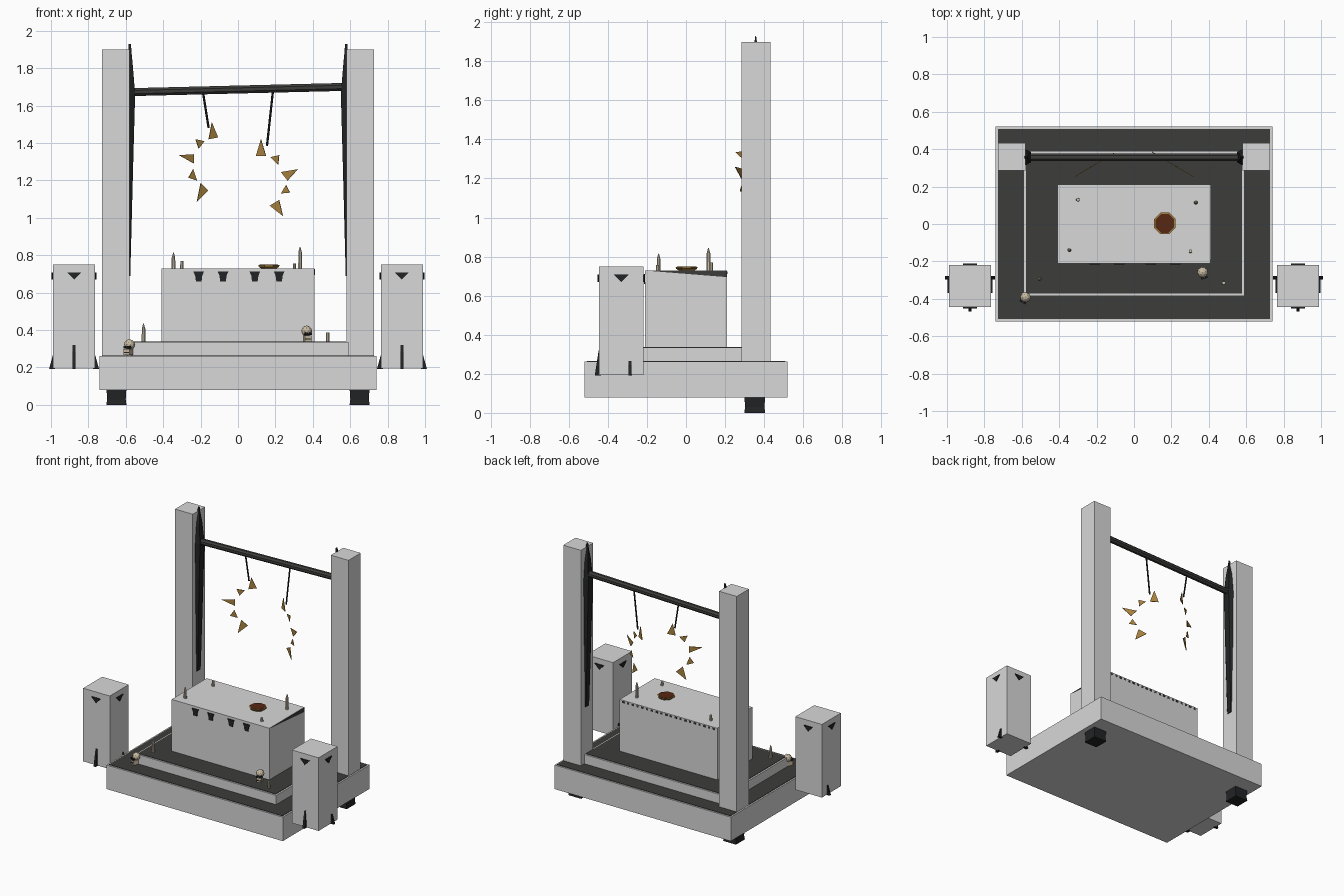
import bpy, bmesh, math
from mathutils import Vector

if "Cube" in bpy.data.objects:
    bpy.data.objects.remove(bpy.data.objects["Cube"])


def material(name, r, g, b):
    m = bpy.data.materials.new(name)
    m.use_nodes = True
    m.diffuse_color = (r, g, b, 1)
    m.node_tree.nodes["Principled BSDF"].inputs["Base Color"].default_value = (r, g, b, 1)
    return m


STONE = material("pale stone", 0.69, 0.69, 0.69)
FLOOR = material("dark slate", 0.045, 0.045, 0.043)
IRON = material("black iron", 0.016, 0.017, 0.018)
ROD = material("rod iron", 0.046, 0.046, 0.044)
GOLD = material("old gold", 0.4, 0.225, 0.05)
BLOOD = material("dark red", 0.095, 0.02, 0.006)
WAX = material("candle wax", 0.62, 0.55, 0.42)
BONE = material("bone", 0.58, 0.5, 0.36)


def finish(name, bm, *mats):
    bmesh.ops.recalc_face_normals(bm, faces=bm.faces)
    me = bpy.data.meshes.new(name)
    bm.to_mesh(me)
    bm.free()
    for m in mats:
        me.materials.append(m)
    ob = bpy.data.objects.new(name, me)
    bpy.context.collection.objects.link(ob)
    return ob


def box(name, lo, hi, mat):
    bm = bmesh.new()
    bmesh.ops.create_cube(bm, size=1)
    for v in bm.verts:
        v.co = [(a + b) / 2 + c * (b - a) for a, b, c in zip(lo, hi, v.co)]
    return finish(name, bm, mat)


def loft(name, rings, mat):
    """Skin a list of equal-length point rings and cap both ends."""
    bm = bmesh.new()
    rows = [[bm.verts.new(p) for p in ring] for ring in rings]
    n = len(rows[0])
    for a, b in zip(rows, rows[1:]):
        for i in range(n):
            j = (i + 1) % n
            bm.faces.new((a[i], a[j], b[j], b[i]))
    bm.faces.new(rows[0][::-1])
    bm.faces.new(rows[-1])
    return finish(name, bm, mat)


def lathe(name, x, y, profile, sides, mat):
    def ring(r, z):
        angles = [2 * math.pi * (i + 0.5) / sides for i in range(sides)]
        return [(x + r * math.cos(a), y + r * math.sin(a), z) for a in angles]
    return loft(name, [ring(r, z) for r, z in profile], mat)


def bar(name, a, b, radius, sides, mat):
    a, b = Vector(a), Vector(b)
    q = (b - a).to_track_quat('Z', 'Y')
    offs = [q @ Vector((radius * math.cos(t), radius * math.sin(t), 0))
            for t in [2 * math.pi * (i + 0.5) / sides for i in range(sides)]]
    return loft(name, [[p + o for o in offs] for p in (a, b)], mat)


# Stepped platform, dark paving and altar block
box("platform", (-0.74, -0.52, 0.08), (0.74, 0.52, 0.262), STONE)
box("platform_paving", (-0.728, -0.508, 0.26), (0.728, 0.508, 0.265), FLOOR)
box("step", (-0.59, -0.385, 0.26), (0.59, 0.39, 0.335), STONE)
box("step_paving", (-0.577, -0.372, 0.333), (0.577, 0.377, 0.338), FLOOR)
box("altar", (-0.41, -0.21, 0.33), (0.41, 0.21, 0.73), STONE)

# Dark trim under the altar edge
loft("altar_side_trim", [[(x, -0.19, 0.727), (x, 0.21, 0.727), (x, 0.21, 0.695)]
                         for x in (0.408, 0.412)], FLOOR)
for i in range(20):
    x = -0.39 + i * 0.04
    box("altar_back_trim", (x, 0.208, 0.71), (x + 0.018, 0.212, 0.724), FLOOR)
for x in (-0.21, -0.08, 0.09, 0.22):
    loft("altar_fang", [[(x - w, -0.216, z), (x + w, -0.216, z), (x + w, -0.2, z), (x - w, -0.2, z)]
                        for w, z in ((0.015, 0.66), (0.019, 0.69), (0.028, 0.712))], IRON)


def pedestal_ornaments(cx, cy, half_x, half_y):
    for k in range(4):
        a = k * math.pi / 2
        out = Vector((math.sin(a), -math.cos(a), 0))
        side = Vector((math.cos(a), math.sin(a), 0))
        depth = half_y if k % 2 == 0 else half_x

        def at(s, d, z):
            return Vector((cx, cy, z)) + side * s + out * (depth + d)
        # Pointed plaque near the top
        loft("pedestal_plaque", [[at(-0.038, d, 0.708), at(0.038, d, 0.708), at(0, d, 0.67)]
                                 for d in (-0.005, 0.008)], IRON)
        if k == 2:
            continue
        # Leaning spike at the foot of the front and the two sides
        top = 0.32 if k == 0 else 0.265
        shift = 0.045 * (0, 1, 0, -1)[k]
        loft("pedestal_spike", [[at(shift - w, -0.01, z), at(shift + w, -0.01, z),
                                 at(shift + w, d, z), at(shift - w, d, z)]
                                for w, d, z in ((0.009, 0.022, 0.192), (0.007, 0.002, top))], IRON)


# Mirrored pillars, blades, feet and pedestals
for s in (-1, 1):
    xs = sorted((s * 0.58, s * 0.728))
    box("pillar", (xs[0], 0.285, 0.26), (xs[1], 0.432, 1.9), STONE)
    lathe("foot", s * 0.65, 0.352, [(0.076, 0), (0.07, 0.03), (0.075, 0.081)], 4, IRON)
    # Tall blade on the inner pillar face
    loft("pillar_blade", [[(s * 0.585, 0.357 - w, z), (s * (0.58 - d), 0.357 - w * 0.6, z),
                           (s * (0.58 - d), 0.357 + w * 0.6, z), (s * 0.585, 0.357 + w, z)]
                          for w, d, z in ((0.03, 0.004, 0.69), (0.042, 0.02, 1.3),
                                          (0.045, 0.03, 1.66), (0.03, 0.018, 1.81),
                                          (0.007, 0.01, 1.895), (0.002, 0.008, 1.93))], IRON)
    px = sorted((s * 0.765, s * 0.988))
    box("pedestal", (px[0], -0.445, 0.195), (px[1], -0.218, 0.75), STONE)
    pedestal_ornaments(s * 0.8765, -0.3315, 0.1115, 0.1135)

# Crossbar and its two hangers
Y = 0.357
bar("crossbar", (-0.57, Y, 1.672), (0.57, Y, 1.7), 0.023, 8, ROD)
bar("hanger", (-0.187, Y, 1.67), (-0.157, Y, 1.48), 0.006, 6, IRON)
bar("hanger", (0.187, Y, 1.68), (0.155, Y, 1.385), 0.006, 6, IRON)

# Broken gold rings of flat shards: each is a tip followed by its two base corners
shards = [
    ((-.14, 1.51), (-.157, 1.42), (-.107, 1.43)), ((-.21, 1.37), (-.227, 1.42), (-.18, 1.41)),
    ((-.315, 1.335), (-.235, 1.34), (-.235, 1.29)), ((-.24, 1.26), (-.265, 1.215), (-.22, 1.2)),
    ((-.22, 1.085), (-.2, 1.185), (-.16, 1.145)), ((.123, 1.42), (.096, 1.33), (.15, 1.33)),
    ((.175, 1.325), (.22, 1.335), (.215, 1.285)), ((.32, 1.26), (.23, 1.245), (.265, 1.2)),
    ((.257, 1.175), (.23, 1.13), (.278, 1.135)), ((.24, 1.01), (.17, 1.065), (.22, 1.095))]
for tri in shards:
    pts = [Vector((x, 0.365 - 0.6 * (abs(x) - 0.13), z)) for x, z in tri]
    half = (pts[1] - pts[0]).cross(pts[2] - pts[0]).normalized() * 0.002
    loft("gold_shard", [[p + half * side for p in pts] for side in (-1, 1)], GOLD)

# Candles: x, y, bottom, top, whether pointed
for x, y, z0, z1, pointed in (
        (-.345, -.14, .73, .815, True), (-.3, .13, .73, .77, False),
        (.302, -.145, .73, .757, False), (.332, .115, .73, .845, True),
        (-.505, -.295, .335, .435, True), (.48, -.315, .335, .388, False)):
    shape = [(0.011, z0), (0.01, z1 - 0.028), (0.002, z1)] if pointed else [(0.01, z0), (0.009, z1)]
    lathe("candle", x, y, shape, 8, WAX)

# Offering bowl with dark red filling
lathe("bowl", 0.165, 0.003, [(0.042, 0.728), (0.058, 0.738), (0.062, 0.748)], 8, GOLD)
lathe("bowl_filling", 0.165, 0.003, [(0.054, 0.745), (0.054, 0.75)], 8, BLOOD)

# Skulls: cranium, jaw and eye sockets
for x, y, z, turn in ((0.367, -0.258, 0.338, 0.3), (-0.58, -0.39, 0.265, -0.5)):
    bm = bmesh.new()
    bmesh.ops.create_icosphere(bm, subdivisions=2, radius=0.029)
    parts = [finish("skull_cranium", bm, BONE)]
    parts[0].location.z = 0.057
    parts.append(box("skull_jaw", (-0.018, -0.032, 0.002), (0.018, 0.008, 0.034), BONE))
    parts.append(box("skull_teeth", (-0.015, -0.035, 0.012), (0.015, -0.03, 0.018), IRON))
    for e in (-1, 1):
        parts.append(box("skull_eye", (e * 0.011 - 0.007, -0.036, 0.036),
                         (e * 0.011 + 0.007, -0.018, 0.05), IRON))
    for p in parts:
        p.location += Vector((x, y, z))
        p.rotation_euler.z = turn
